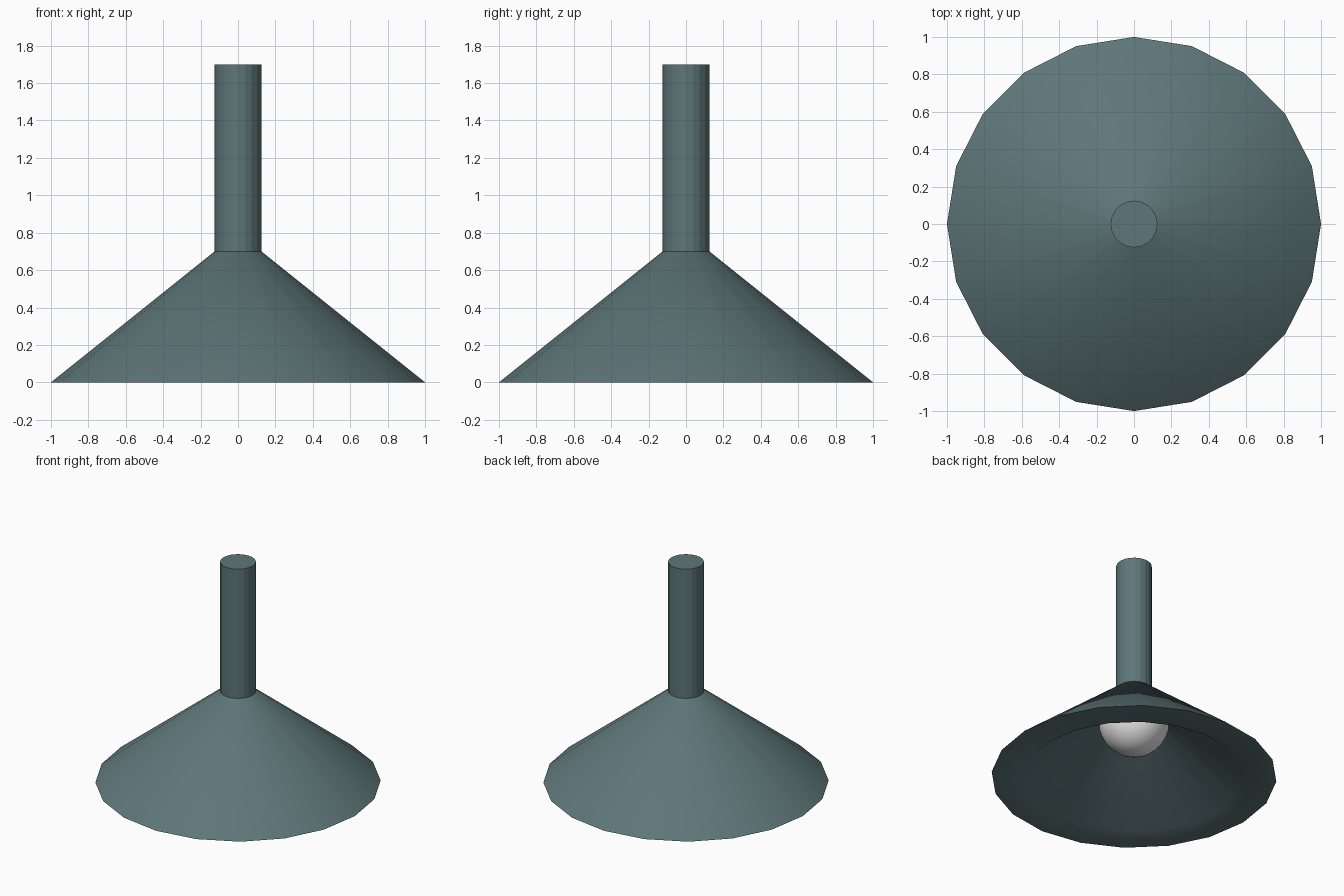
import bpy, bmesh, math

if "Cube" in bpy.data.objects:
    bpy.data.objects.remove(bpy.data.objects["Cube"])

def material(name, rgb):
    m = bpy.data.materials.new(name)
    m.diffuse_color = (*rgb, 1.0)
    m.use_nodes = True
    m.node_tree.nodes["Principled BSDF"].inputs["Base Color"].default_value = m.diffuse_color
    return m

metal = material("grey_green_metal", (0.112, 0.182, 0.192))
glass = material("white_glass", (0.8, 0.8, 0.8))

def finish(name, bm, mat, angle):
    me = bpy.data.meshes.new(name)
    bm.to_mesh(me)
    bm.free()
    me.materials.append(mat)
    ob = bpy.data.objects.new(name, me)
    bpy.context.collection.objects.link(ob)
    bpy.ops.object.select_all(action='DESELECT')
    ob.select_set(True)
    bpy.context.view_layer.objects.active = ob
    bpy.ops.object.shade_smooth_by_angle(angle=math.radians(angle))

def lathe(name, profile, sides, mat, angle):
    """Revolve (radius, z) points around z and cap both ends."""
    bm = bmesh.new()
    rings = [[bm.verts.new((r * math.sin(math.tau * i / sides),
                            -r * math.cos(math.tau * i / sides), z))
              for i in range(sides)] for r, z in profile]
    for a, b in zip(rings, rings[1:]):
        for i in range(sides):
            j = (i + 1) % sides
            bm.faces.new((a[i], a[j], b[j], b[i]))
    bm.faces.new(rings[0])
    bm.faces.new(rings[-1])
    bmesh.ops.recalc_face_normals(bm, faces=bm.faces)
    finish(name, bm, mat, angle)

# hollow conical shade: inner cone is the outer one scaled down
s = 0.77
lathe("shade", [(0.125 * s, 0.7 * s), (s, 0), (1, 0), (0.125, 0.7)], 20, metal, 45)

# hanging rod
lathe("rod", [(0.125, 0.7), (0.125, 1.7)], 20, metal, 10)

# round bulb inside the shade
bm = bmesh.new()
bmesh.ops.create_uvsphere(bm, u_segments=32, v_segments=16, radius=0.247)
bmesh.ops.translate(bm, verts=bm.verts, vec=(0, 0, 0.44))
finish("bulb", bm, glass, 30)
